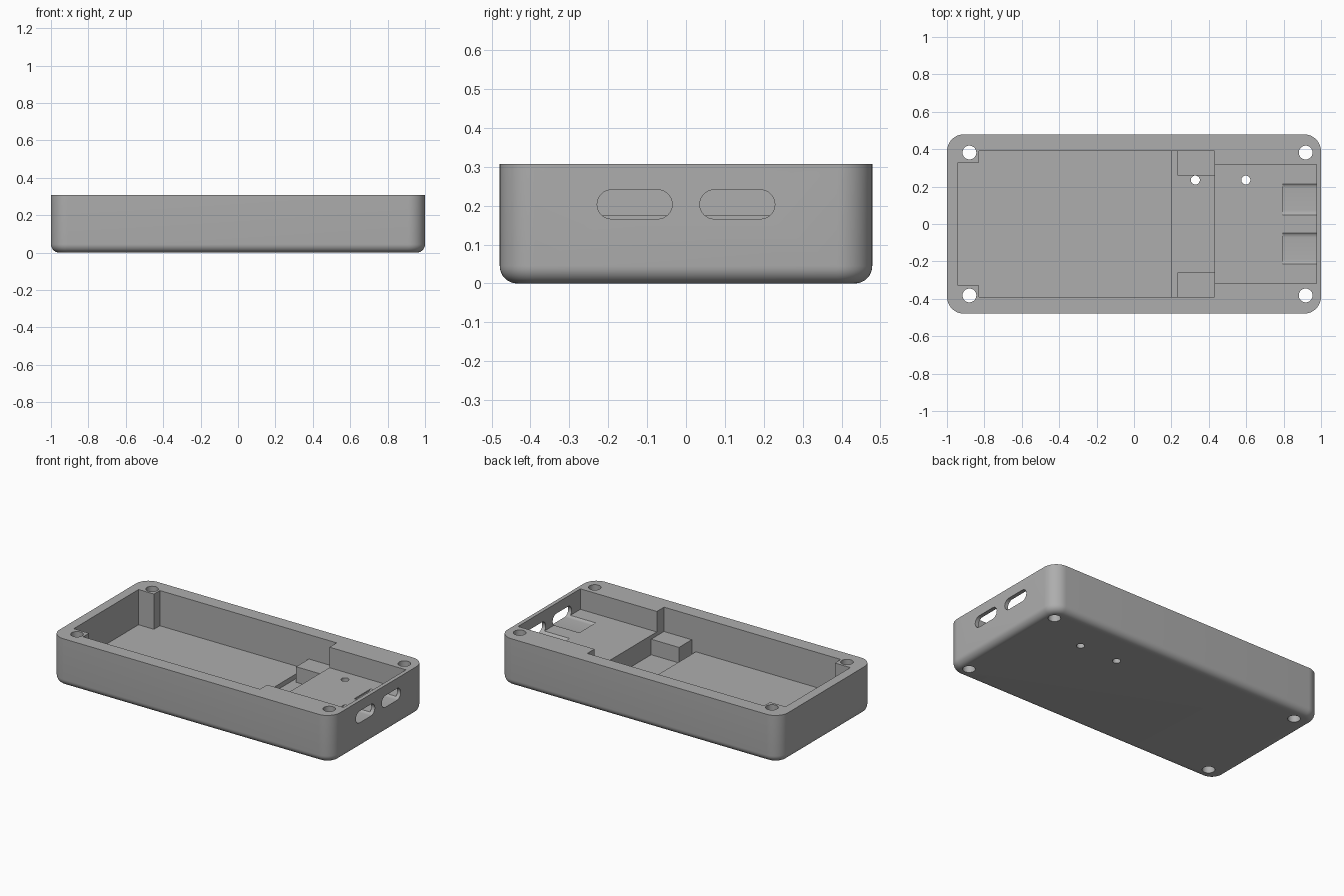
import bpy, bmesh, math

if "Cube" in bpy.data.objects:
    bpy.data.objects.remove(bpy.data.objects["Cube"])

W, D, H = 1.0, 0.479, 0.307          # half width, half depth, height
CORNER, FILLET = 0.09, 0.045         # corner and bottom edge radii
WALL_X, WALL_Y = 0.43, 0.39          # main pocket limits
SHELF_Z, FLOOR_Z, RECESS_Z, BLOCK_Z = 0.175, 0.08, 0.05, 0.15

grey = bpy.data.materials.new("grey_plastic")
grey.diffuse_color = (0.42, 0.42, 0.42, 1)
grey.use_nodes = True
grey.node_tree.nodes["Principled BSDF"].inputs["Base Color"].default_value = grey.diffuse_color


def make_object(name, bm):
    bmesh.ops.recalc_face_normals(bm, faces=bm.faces[:])
    mesh = bpy.data.meshes.new(name)
    bm.to_mesh(mesh)
    bm.free()
    mesh.materials.append(grey)
    obj = bpy.data.objects.new(name, mesh)
    bpy.context.collection.objects.link(obj)
    return obj


def loft(name, rings):
    """Closed solid through rings with equal point counts."""
    bm = bmesh.new()
    loops = [[bm.verts.new(p) for p in ring] for ring in rings]
    for a, b in zip(loops, loops[1:]):
        for i in range(len(a)):
            j = (i + 1) % len(a)
            bm.faces.new((a[i], a[j], b[j], b[i]))
    bm.faces.new(loops[0][::-1])
    bm.faces.new(loops[-1])
    return make_object(name, bm)


def prism(name, outline, z0, z1):
    return loft(name, [[(x, y, z) for x, y in outline] for z in (z0, z1)])


def box(name, x0, x1, y0, y1, z0, z1):
    return prism(name, [(x0, y0), (x1, y0), (x1, y1), (x0, y1)], z0, z1)


def circle(cx, cy, r, n=32):
    return [(cx + r * math.cos(2 * math.pi * i / n),
             cy + r * math.sin(2 * math.pi * i / n)) for i in range(n)]


def rounded(hx, hy, r, n=12):
    pts = []
    for k, (sx, sy) in enumerate([(1, 1), (-1, 1), (-1, -1), (1, -1)]):
        for i in range(n + 1):
            a = math.pi / 2 * (k + i / n)
            pts.append((sx * (hx - r) + r * math.cos(a),
                        sy * (hy - r) + r * math.sin(a)))
    return pts


# Outer shell with rounded corners and a rounded bottom edge
rings = []
for i in range(9):
    a = math.pi / 2 * i / 8
    inset, z = FILLET * (1 - math.sin(a)), FILLET * (1 - math.cos(a))
    rings.append([(x, y, z) for x, y in rounded(W - inset, D - inset, CORNER - inset)])
rings.append([(x, y, H) for x, y in rounded(W, D, CORNER)])
case = loft("case_shell", rings)

# Main pocket with a post left standing in each left corner
cutters = [prism("main_pocket_cutter", [
    (-0.94, -0.33), (-0.83, -0.33), (-0.83, -WALL_Y), (WALL_X, -WALL_Y),
    (WALL_X, WALL_Y), (-0.83, WALL_Y), (-0.83, 0.33), (-0.94, 0.33)], FLOOR_Z, 0.5)]
# Deeper channel beside the shelf
cutters.append(box("channel_cutter", 0.203, WALL_X, -WALL_Y, WALL_Y, RECESS_Z, 0.2))
# Shelf pocket
cutters.append(box("shelf_cutter", 0.40, 0.975, -0.317, 0.317, SHELF_Z, 0.5))

# Port slots, running inward as shallow grooves in the shelf
for s in (-1, 1):
    r, zc = 0.0375, 0.2035
    profile = []
    for k, end in enumerate((0.059, -0.059)):
        for i in range(17):
            a = -math.pi / 2 + math.pi * (k + i / 16)
            profile.append((s * 0.132 + end + r * math.cos(a), zc + r * math.sin(a)))
    cutters.append(loft("port_cutter", [[(x, y, z) for y, z in profile] for x in (0.795, 1.1)]))

# Screw holes in the corners and two small holes in the floor
for x in (-0.88, 0.918):
    for y in (-0.382, 0.382):
        cutters.append(prism("screw_hole_cutter", circle(x, y, 0.037), -0.1, 0.5))
for x in (0.328, 0.598):
    cutters.append(prism("small_hole_cutter", circle(x, 0.235, 0.024), -0.1, 0.5))

bpy.context.view_layer.objects.active = case
case.select_set(True)
for c in cutters:
    m = case.modifiers.new("cut", 'BOOLEAN')
    m.operation, m.solver, m.object = 'DIFFERENCE', 'EXACT', c
    bpy.ops.object.modifier_apply(modifier=m.name)
    bpy.data.objects.remove(c)
bpy.ops.object.shade_smooth_by_angle(angle=math.radians(30))

# Support blocks in the channel, set slightly into the walls and floor
for name, s in (("front_support_block", -1), ("back_support_block", 1)):
    y0, y1 = sorted((s * 0.26, s * (WALL_Y + 0.01)))
    box(name, 0.232, WALL_X + 0.01, y0, y1, RECESS_Z - 0.01, BLOCK_Z)
